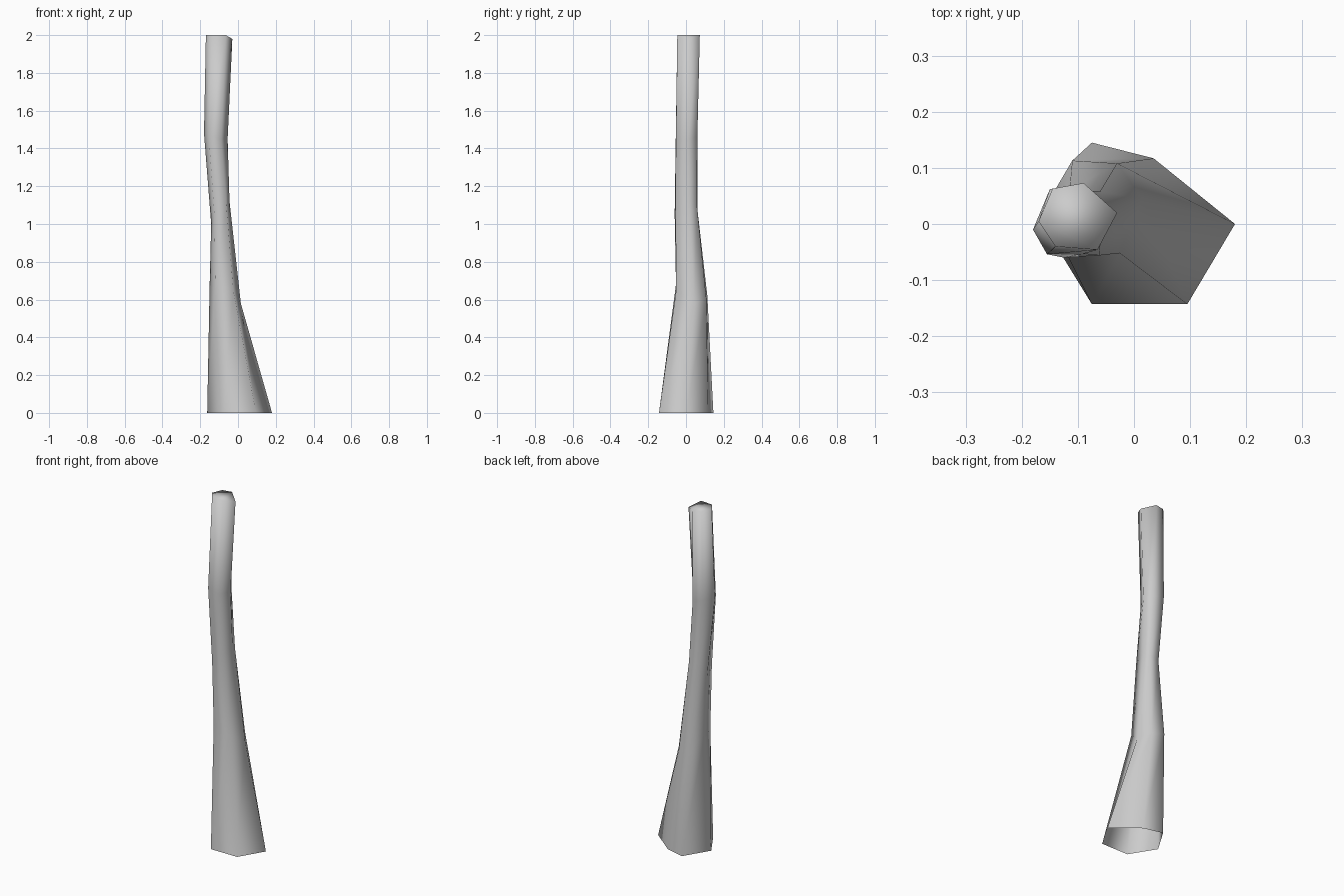
import bpy, bmesh

# Six-sided cross-sections up the bent trunk, counter-clockwise from +x
SECTIONS = [
    [(.18, 0, 0), (.035, .117, 0), (-.075, .145, 0),
     (-.163, 0, 0), (-.075, -.143, 0), (.095, -.143, 0)],
    [(.015, .045, .58), (-.03, .108, .6), (-.11, .113, .62),
     (-.15, .045, .68), (-.12, -.053, .68), (-.025, -.052, .65)],
    [(-.045, .015, 1.12), (-.06, .058, 1.1), (-.115, .06, 1.08),
     (-.142, .01, 1.0), (-.125, -.06, 1.05), (-.062, -.056, 1.1)],
    [(-.055, .01, 1.45), (-.085, .06, 1.46), (-.15, .062, 1.48),
     (-.18, -.01, 1.48), (-.155, -.054, 1.47), (-.09, -.053, 1.45)],
    [(-.03, .02, 1.98), (-.09, .073, 2), (-.145, .063, 2),
     (-.17, .005, 2), (-.14, -.04, 2), (-.065, -.046, 2)],
]


def loft(name, sections):
    bm = bmesh.new()
    rings = [[bm.verts.new(p) for p in s] for s in sections]
    n = len(rings[0])
    for low, high in zip(rings, rings[1:]):
        for i in range(n):
            j = (i + 1) % n
            bm.faces.new((low[i], low[j], high[j], high[i]))
    # Cut end of the trunk; the foot stays open
    bm.faces.new(rings[-1])
    for f in bm.faces:
        f.smooth = True
    mesh = bpy.data.meshes.new(name)
    bm.to_mesh(mesh)
    bm.free()
    obj = bpy.data.objects.new(name, mesh)
    bpy.context.collection.objects.link(obj)
    return obj


# Bare tree trunk
loft("trunk", SECTIONS)
